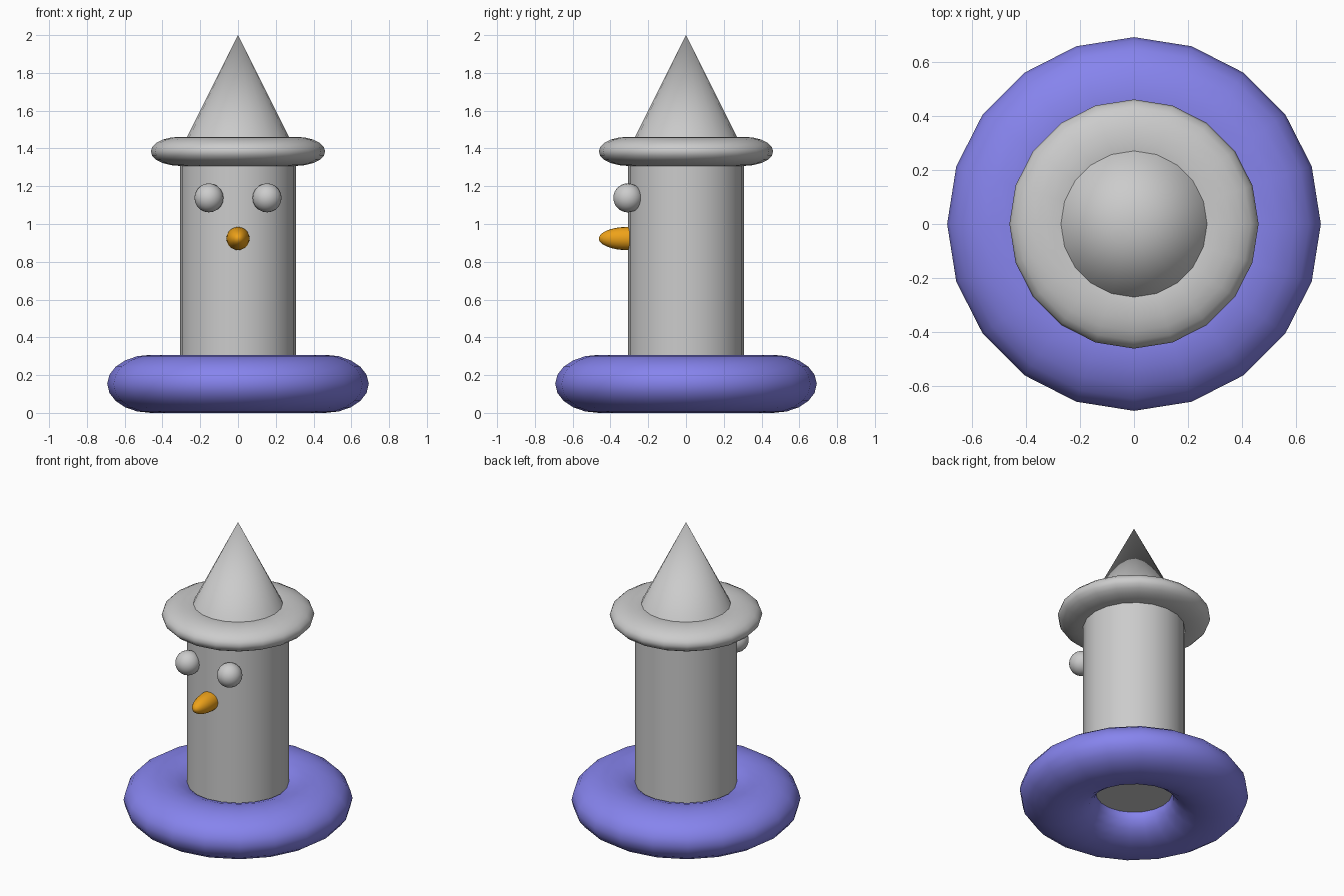
import bpy
import math

if "Cube" in bpy.data.objects:
    bpy.data.objects.remove(bpy.data.objects["Cube"])

U = 4 / 13   # body radius; every other size is a multiple of it
SIDES = 20


def material(name, rgb):
    m = bpy.data.materials.new(name)
    m.diffuse_color = (*rgb, 1)
    m.use_nodes = True
    m.node_tree.nodes["Principled BSDF"].inputs["Base Color"].default_value = m.diffuse_color
    return m


def finish(name, scale=(1, 1, 1), mat=None):
    ob = bpy.context.object
    ob.name = name
    ob.scale = scale
    bpy.ops.object.transform_apply(location=False, rotation=True, scale=True)
    bpy.ops.object.shade_smooth_by_angle(angle=math.radians(40))
    if mat:
        ob.data.materials.append(mat)
    return ob


def ring(name, z, major, minor, flatten, mat=None):
    bpy.ops.mesh.primitive_torus_add(major_radius=major, minor_radius=minor,
                                     major_segments=SIDES, minor_segments=SIDES,
                                     location=(0, 0, z))
    return finish(name, (1, 1, flatten), mat)


def ball(name, loc, radius, scale=(1, 1, 1), mat=None):
    bpy.ops.mesh.primitive_uv_sphere_add(segments=SIDES, ring_count=16, radius=radius,
                                         location=loc, rotation=(math.pi / 2, 0, 0))
    return finish(name, scale, mat)


blue = material("blue", (0.24, 0.23, 0.85))
orange = material("orange", (0.85, 0.36, 0.01))

# Inflated base ring
ring("base_ring", 0.5 * U, 1.5 * U, 0.75 * U, 2 / 3, blue)

# Body column
bpy.ops.mesh.primitive_cylinder_add(vertices=SIDES, radius=U, depth=4 * U,
                                    location=(0, 0, 2.5 * U))
finish("body")

# Hat: brim and pointed crown
ring("hat_brim", 4.5 * U, U, 0.5 * U, 0.5)
bpy.ops.mesh.primitive_cone_add(vertices=SIDES, radius1=U, radius2=0, depth=2 * U,
                                location=(0, 0, 5.5 * U))
finish("hat_crown")

# Eyes
for side, x in (("left", -0.5 * U), ("right", 0.5 * U)):
    ball(f"{side}_eye", (x, -U, 3.7 * U), 0.25 * U)

# Nose: long ellipsoid pointing forward (local z runs along y)
ball("nose", (0, -U, 3 * U), 0.2 * U, (1, 1, 2.5), orange)
